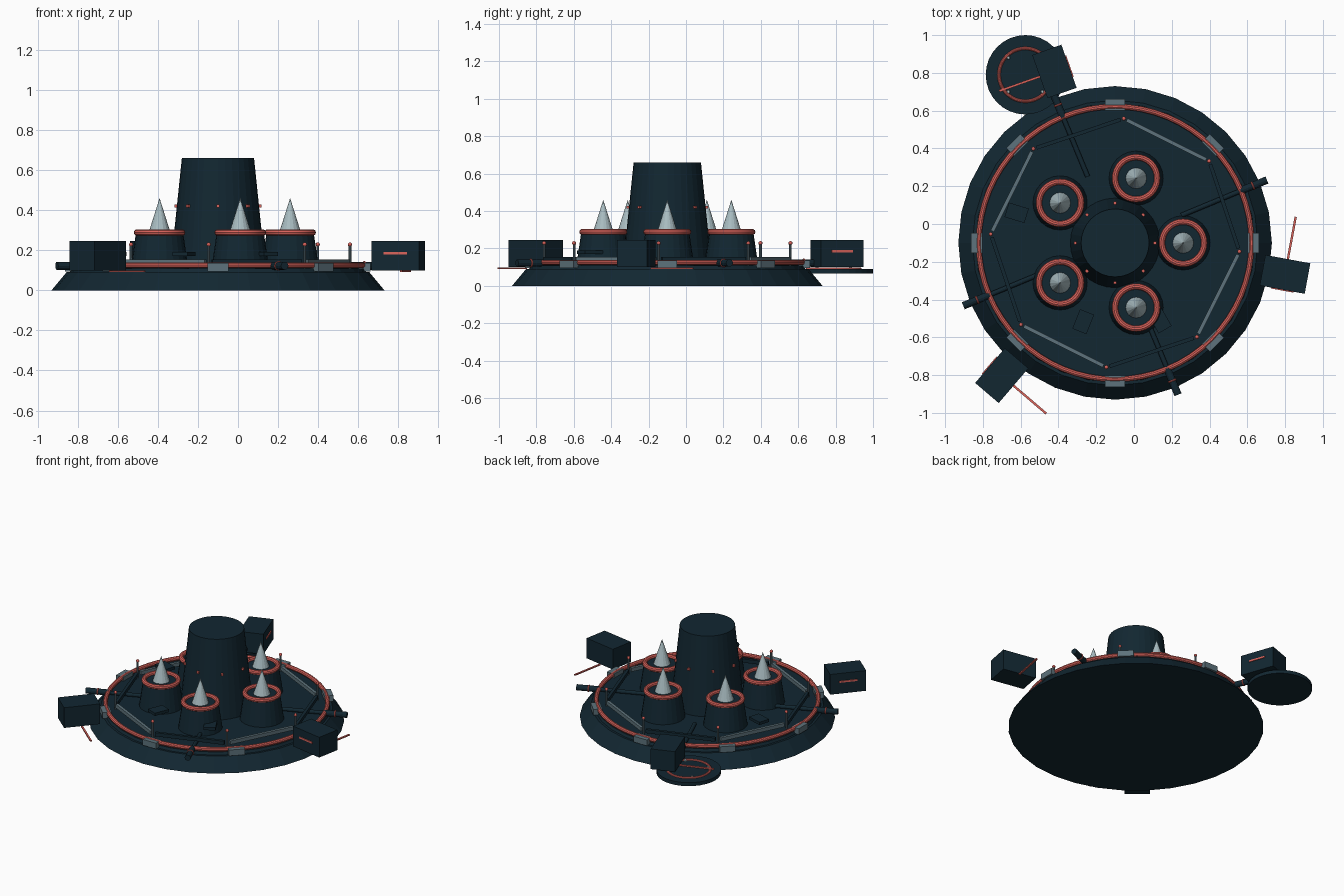
import bpy
from math import cos, sin, pi, radians
from mathutils import Matrix, Vector

cube = bpy.data.objects.get("Cube")
if cube:
    bpy.data.objects.remove(cube, do_unlink=True)

CENTRE = Vector((-0.10, -0.10, 0))


def material(name, r, g, b):
    m = bpy.data.materials.new(name)
    m.use_nodes = True
    m.diffuse_color = (r, g, b, 1)
    m.node_tree.nodes["Principled BSDF"].inputs["Base Color"].default_value = (r, g, b, 1)
    return m


DARK = material("dark_teal", 0.006, 0.020, 0.031)
RED = material("coral_red", 0.70, 0.125, 0.105)
GREY = material("steel_grey", 0.11, 0.17, 0.20)
PALE = material("pale_silver", 0.40, 0.51, 0.54)


def finish(name, mat):
    ob = bpy.context.object
    ob.name = name
    ob.data.materials.append(mat)
    return ob


def polar(radius, degrees, z=0):
    a = radians(degrees)
    return CENTRE + Vector((radius * cos(a), radius * sin(a), z))


def frustum(name, at, r1, r2, z1, z2, mat, sides=32):
    bpy.ops.mesh.primitive_cone_add(vertices=sides, radius1=r1, radius2=r2, depth=z2 - z1,
                                    location=(at.x, at.y, (z1 + z2) / 2))
    return finish(name, mat)


def ring(name, at, major, minor, mat, segments=48, rotation=(0, 0, 0)):
    bpy.ops.mesh.primitive_torus_add(location=at, major_radius=major, minor_radius=minor,
                                     major_segments=segments, minor_segments=10, rotation=rotation)
    ob = finish(name, mat)
    bpy.ops.object.shade_smooth_by_angle()
    return ob


def box(name, at, size, degrees, mat):
    bpy.ops.mesh.primitive_cube_add(size=1, location=at, rotation=(0, 0, radians(degrees)))
    ob = finish(name, mat)
    ob.data.transform(Matrix.Diagonal((*size, 1)))
    return ob


def local(at, degrees, along, side, z):
    """Point offset from a place along and across a heading."""
    turn = Matrix.Rotation(radians(degrees), 3, 'Z')
    return at + turn @ Vector((along, side, z))


# Base platform and deck with its glowing rim
frustum("base_platform", CENTRE, 0.83, 0.755, 0, 0.09, DARK)
frustum("deck", CENTRE, 0.74, 0.73, 0.088, 0.108, DARK)
ring("rim_ring", CENTRE + Vector((0, 0, 0.125)), 0.722, 0.015, RED, 64)

# Central tower and its lights
frustum("tower", CENTRE, 0.238, 0.18, 0.10, 0.66, DARK)
for k in range(8):
    box("tower_light", polar(0.208, 45 * k, 0.42), (0.02, 0.015, 0.015), 45 * k, RED)

# Five pods, each with a ring and a spike
for k in range(5):
    p = polar(0.36, 72 * k)
    frustum("pod", p, 0.145, 0.118, 0.10, 0.285, DARK, 24)
    ring("pod_ring", p + Vector((0, 0, 0.288)), 0.112, 0.0165, RED, 32)
    frustum("pod_spike", p, 0.057, 0, 0.28, 0.46, PALE, 16)

# Rim clamps, posts and the rails between them
for k in range(8):
    box("rim_clamp", polar(0.732, 45 * k, 0.115), (0.06, 0.105, 0.042), 45 * k, GREY)
    angle = 45 * k - 4
    post = polar(0.66, angle)
    frustum("rail_post", post, 0.007, 0.007, 0.10, 0.225, GREY, 8)
    bpy.ops.mesh.primitive_uv_sphere_add(segments=10, ring_count=6, radius=0.011,
                                         location=post + Vector((0, 0, 0.228)))
    finish("post_light", RED)
    mid = angle + 22.5
    box("rail", polar(0.66 * cos(pi / 8), mid, 0.14), (0.02, 0.47, 0.026), mid,
        DARK if k % 2 == 0 else GREY) if k else None
    if k == 0:
        box("rail", polar(0.66 * cos(pi / 8), mid, 0.14), (0.02, 0.47, 0.026), mid, DARK)

# Four radial barrels with red collars
for k in range(4):
    a = 22.5 + 90 * k
    turn = (0, pi / 2, radians(a))
    for name, r, start, end in (("barrel", 0.013, 0.38, 0.72), ("barrel_tip", 0.02, 0.72, 0.87)):
        bpy.ops.mesh.primitive_cylinder_add(vertices=12, radius=r, depth=end - start,
                                            location=polar((start + end) / 2, a, 0.122), rotation=turn)
        finish(name, DARK)
    ring("barrel_collar", polar(0.79, a, 0.122), 0.019, 0.005, RED, 16, turn)

# Small raised panels on the deck
for radius, a in ((0.45, 248), (0.475, 300), (0.545, 163)):
    box("deck_panel", polar(radius, a, 0.18), (0.11, 0.08, 0.02), a, DARK)

# Three outer boxes with a light strip and a thin rod
for radius, a in ((0.915, -10.5), (0.963, 109.5), (0.924, 229.5)):
    p = polar(radius, a)
    box("outer_box", p + Vector((0, 0, 0.172)), (0.242, 0.164, 0.145), a, DARK)
    box("box_light", local(p, a, 0, -0.083, 0.185), (0.12, 0.008, 0.012), a, RED)
    box("box_rod", local(p, a, 0, 0.195, 0.095), (0.012, 0.23, 0.008), a, RED)

# Landing pad with ring and marker lights
pad = Vector((-0.575, 0.79, 0))
frustum("landing_pad", pad, 0.21, 0.21, 0.065, 0.09, DARK)
ring("pad_ring", pad + Vector((0, 0, 0.09)), 0.14, 0.009, RED)
for sx in (-1, 1):
    for sy in (-1, 1):
        frustum("pad_light", pad + Vector((0.09 * sx, 0.09 * sy, 0)), 0.01, 0.007, 0.088, 0.10, PALE, 8)
